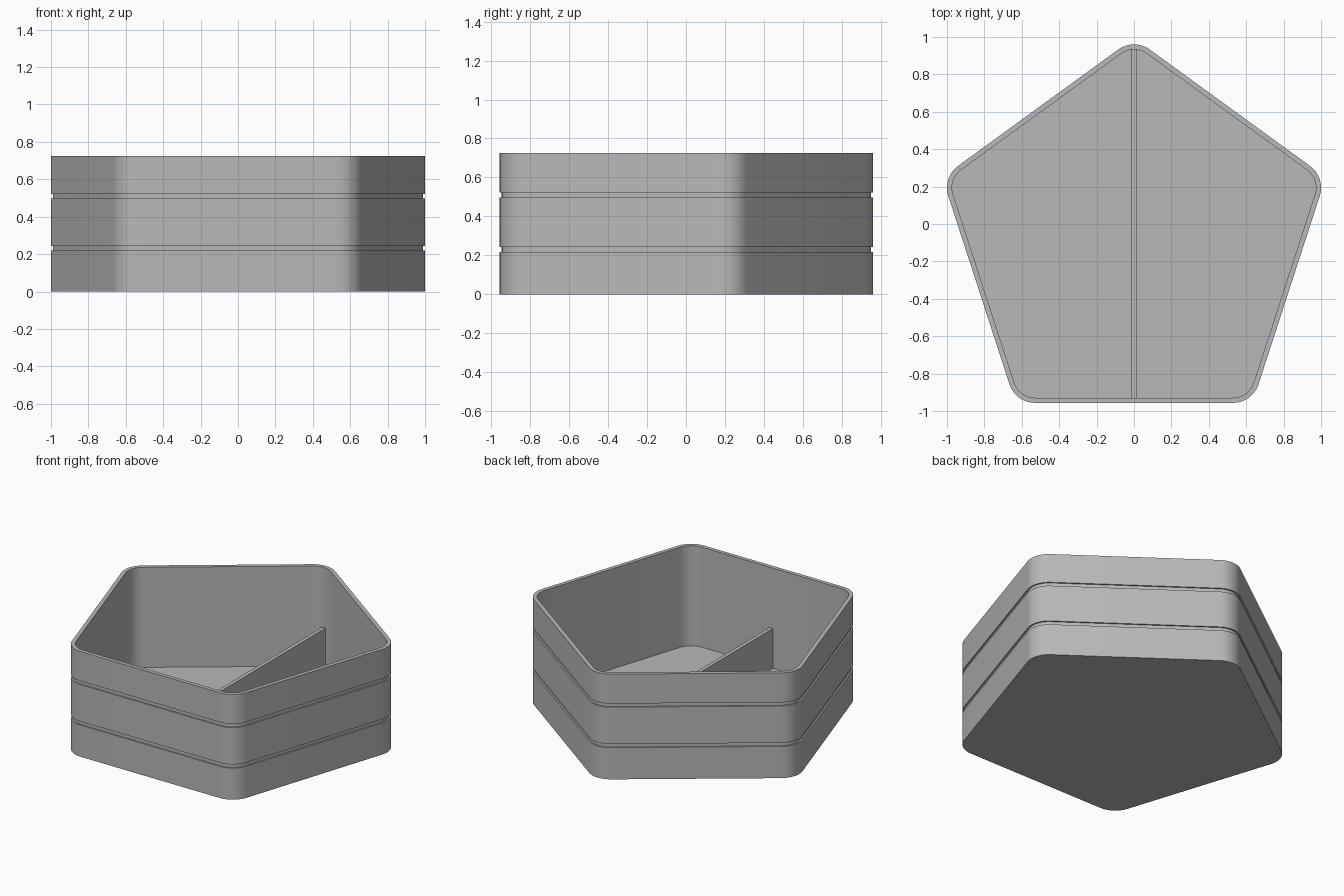
import bpy, bmesh, math

cube = bpy.data.objects.get("Cube")
if cube:
    bpy.data.objects.remove(cube, do_unlink=True)

CORNER_R = 0.9      # distance of corner arc centres from the pentagon centre
ROUND = 0.144       # outer corner radius
CENTRE_Y = -0.084
HEIGHT = 0.725
WALL = 0.027
FLOOR = 0.035
GROOVE = 0.01
ARC_STEPS = 12

grey = bpy.data.materials.new("plain grey")
grey.use_nodes = True
colour = (0.48, 0.48, 0.48, 1)
grey.diffuse_color = colour
grey.node_tree.nodes["Principled BSDF"].inputs["Base Color"].default_value = colour


def pentagon_ring(bm, inset, z):
    """Rounded pentagon outline, offset inward by inset."""
    r = ROUND - inset
    ring = []
    for k in range(5):
        mid = math.radians(90 + 72 * k)
        cx, cy = CORNER_R * math.cos(mid), CENTRE_Y + CORNER_R * math.sin(mid)
        for s in range(ARC_STEPS + 1):
            a = mid + math.radians(72 * (s / ARC_STEPS - 0.5))
            ring.append(bm.verts.new((cx + r * math.cos(a), cy + r * math.sin(a), z)))
    return ring


def finish(bm, name):
    bmesh.ops.recalc_face_normals(bm, faces=bm.faces)
    mesh = bpy.data.meshes.new(name)
    bm.to_mesh(mesh)
    bm.free()
    mesh.materials.append(grey)
    obj = bpy.data.objects.new(name, mesh)
    bpy.context.collection.objects.link(obj)
    return obj


# Tray: wall section from the underside, up past two grooves, over the rim, to the floor
section = [(0, 0)]
for low, high in ((0.218, 0.243), (0.497, 0.522)):
    section += [(0, low), (GROOVE, low), (GROOVE, high), (0, high)]
section += [(0, HEIGHT), (WALL, HEIGHT), (WALL, FLOOR)]

bm = bmesh.new()
rings = [pentagon_ring(bm, inset, z) for inset, z in section]
for a, b in zip(rings, rings[1:]):
    for i in range(len(a)):
        j = (i + 1) % len(a)
        bm.faces.new((a[i], a[j], b[j], b[i]))
bm.faces.new(rings[0][::-1])
bm.faces.new(rings[-1])
tray = finish(bm, "tray")
bpy.ops.object.select_all(action="DESELECT")
tray.select_set(True)
bpy.context.view_layer.objects.active = tray
bpy.ops.object.shade_smooth_by_angle(angle=math.radians(30))

# Divider: low partition running front to back
bm = bmesh.new()
bmesh.ops.create_cube(bm, size=1)
front, back, top = -0.935, 0.938, 0.31
bottom = FLOOR - 0.01
for v in bm.verts:
    v.co.x *= 0.026
    v.co.y = front if v.co.y < 0 else back
    v.co.z = bottom if v.co.z < 0 else top
finish(bm, "divider")
